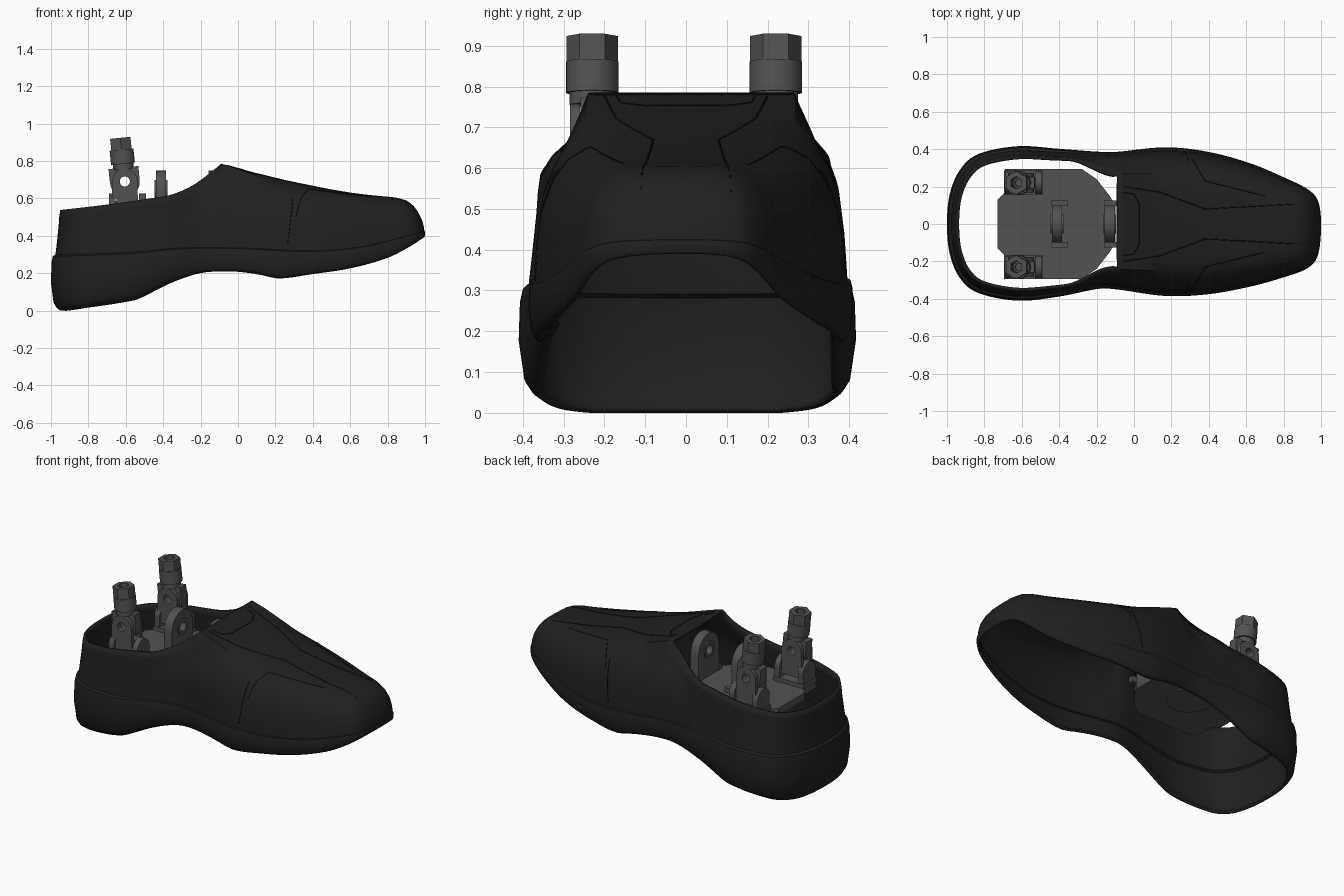
import bpy, bmesh, math
from mathutils import Vector, Matrix
from mathutils.bvhtree import BVHTree

if "Cube" in bpy.data.objects:
    bpy.data.objects.remove(bpy.data.objects["Cube"])


def material(name, v):
    m = bpy.data.materials.new(name)
    m.diffuse_color = (v, v, v, 1)
    m.use_nodes = True
    m.node_tree.nodes["Principled BSDF"].inputs["Base Color"].default_value = m.diffuse_color
    return m


BLACK = material("black_rubber", 0.0145)
GREY = material("dark_grey_metal", 0.085)
STITCH = material("black_stitching", 0.004)


def finish(name, bm, mat, angle=35):
    me = bpy.data.meshes.new(name)
    bm.to_mesh(me)
    bm.free()
    me.materials.append(mat)
    ob = bpy.data.objects.new(name, me)
    bpy.context.collection.objects.link(ob)
    bpy.ops.object.select_all(action='DESELECT')
    ob.select_set(True)
    bpy.context.view_layer.objects.active = ob
    bpy.ops.object.shade_smooth_by_angle(angle=math.radians(angle))
    return ob


def curve(table):
    """Smooth function through (x, value) pairs."""
    def slope(i):
        a, b = table[max(i - 1, 0)], table[min(i + 1, len(table) - 1)]
        return (b[1] - a[1]) / (b[0] - a[0])

    def f(x):
        x = min(max(x, table[0][0]), table[-1][0])
        i = 0
        while i < len(table) - 2 and x > table[i + 1][0]:
            i += 1
        (x0, y0), (x1, y1) = table[i], table[i + 1]
        d = x1 - x0
        t = (x - x0) / d
        return (y0 * (2*t**3 - 3*t*t + 1) + y1 * (3*t*t - 2*t**3)
                + d * (slope(i) * (t**3 - 2*t*t + t) + slope(i + 1) * (t**3 - t*t)))
    return f


# ---- shoe shell: plan outline (x, left y, right y), heel to toe
PLAN = [(-1, 0, 0), (-.985, .16, -.16), (-.93, .29, -.29), (-.83, .375, -.37),
        (-.62, .416, -.41), (-.4, .402, -.388), (-.2, .387, -.348), (-.09, .386, -.35),
        (.17, .41, -.385), (.4, .385, -.375), (.62, .325, -.335), (.8, .25, -.285),
        (.93, .185, -.235), (.985, .12, -.16), (1, 0, 0)]
OPEN_X = -.09
bottom = curve([(-1, 0), (-.95, 0), (-.55, .055), (-.48, .085), (-.35, .15), (-.2, .2), (-.05, .21),
                (.1, .195), (.22, .172), (.4, .195), (.6, .225), (.8, .28), (.93, .345), (1, .39)])
welt = curve([(-1, .3), (-.6, .31), (-.3, .335), (0, .335), (.4, .32), (.65, .34), (.85, .385), (1, .425)])
rim = curve([(-1, .532), (-.7, .567), (-.45, .603), (-.35, .622), (-.25, .665), (-.17, .72), (-.09, .785)])
ridge = curve([(-.09, .785), (.1, .735), (.4, .665), (.6, .63), (.75, .613), (.88, .603), (.95, .58), (1, .53)])

pl = [Vector(p) for p in PLAN]
flip = lambda p: Vector((p.x, -p.y, -p.z))
ext = [flip(pl[1])] + pl + [flip(pl[-2])]
half = []
for i in range(1, len(ext) - 2):
    a, b, c, d = ext[i - 1:i + 3]
    for k in range(6):
        t = k / 6
        half.append(.5 * (2*b + (c - a)*t + (2*a - 5*b + 4*c - d)*t*t + (3*b - a - 3*c + d)*t**3))
half.append(pl[-1])
loop = [Vector((p.x, p.y)) for p in half] + [Vector((p.x, p.z)) for p in half[-2:0:-1]]

SOLE = [(0, .05), (.05, .03), (.14, .014), (.5, 0), (.85, .003), (.97, .01), (1, .024)]
THROAT = [(.985, .3), (.96, .58), (.88, .68), (.82, .8), (.71, 1), (.5, 1), (.25, 1), (0, 1)]
VAMP = [(.985, .27), (.95, .5), (.88, .7), (.79, .84), (.66, .94), (.45, .985), (.22, 1), (0, 1)]
COLLAR = [(.985, .25), (.97, .45), (.955, .65), (.945, .85), (.93, 1)]


def column(i):
    p = loop[i]
    t = (loop[(i + 1) % len(loop)] - loop[i - 1]).normalized()
    inward = Vector((t.y, -t.x))
    zb, zm = bottom(p.x), welt(p.x)
    shrink = min(1, (zm - zb) / .25)
    pts = []
    for f, inset in SOLE:
        q = p + inward * inset * shrink
        pts.append((q.x, q.y, zb + (zm - zb) * f))
    base = p + inward * .026 * shrink
    xc = p.x
    if xc > .5:
        xc = .5 + (xc - .5) * .44
    elif xc < -.4:
        xc = -.4 + (xc + .4) * .4
    target = Vector((xc, 0))
    is_open = p.x < OPEN_X - 1e-4
    other, w = (COLLAR, (OPEN_X - p.x) / .26) if is_open else (VAMP, (p.x - OPEN_X) / .35)
    w = min(max(w, 0), 1)
    w = w * w * (3 - 2 * w)
    for (h0, g0), (h1, g1) in zip(THROAT, other):
        h, g = h0 + (h1 - h0) * w, g0 + (g1 - g0) * w
        q = target + (base - target) * h
        top = rim(q.x) if is_open else ridge(q.x)
        pts.append((q.x, q.y, zm + (top - zm) * g))
    return pts


bm = bmesh.new()
cols = [[bm.verts.new(p) for p in column(i)] for i in range(len(loop))]
for i in range(len(cols)):
    a, b = cols[i], cols[(i + 1) % len(cols)]
    for j in range(min(len(a), len(b)) - 1):
        bm.faces.new((a[j], a[j + 1], b[j + 1], b[j]))
bmesh.ops.remove_doubles(bm, verts=bm.verts, dist=1e-5)
bmesh.ops.dissolve_degenerate(bm, edges=bm.edges, dist=1e-6)
surface = BVHTree.FromBMesh(bm)
shell = finish("shoe_shell", bm, BLACK, 40)
mod = shell.modifiers.new("wall", 'SOLIDIFY')
mod.thickness = .016
mod.offset = -1


# ---- stitched seams laid on the shell
def seam(name, pts, side=None):
    path = []
    for (a, b), (c, d) in zip(pts, pts[1:]):
        for k in range(13):
            u, v = a + (c - a) * k / 12, b + (d - b) * k / 12
            if side:
                hit = surface.ray_cast(Vector((u, 2 * side, v)), Vector((0, -side, 0)))[0]
            else:
                hit = surface.ray_cast(Vector((u, v, 2)), Vector((0, 0, -1)))[0]
            if hit:
                path.append(hit)
    cu = bpy.data.curves.new(name, 'CURVE')
    cu.dimensions = '3D'
    cu.bevel_depth = .0025
    cu.bevel_resolution = 0
    sp = cu.splines.new('POLY')
    sp.points.add(len(path) - 1)
    for q, p in zip(sp.points, path):
        q.co = (*p, 1)
    cu.materials.append(STITCH)
    bpy.context.collection.objects.link(bpy.data.objects.new(name, cu))


for s in (1, -1):
    seam("vamp_seam", [(-.06, s * .2), (.14, s * .17), (.38, s * .08), (.94, s * .11)])
    seam("cap_seam", [(.31, s * .35), (.38, s * .23), (.7, s * .15)])
    seam("side_seam", [(.265, .35), (.295, .6)], s)
seam("tongue_seam", [(-.06, .17), (.0, .16), (.03, .1), (.03, -.1), (.0, -.16), (-.06, -.17)])


# ---- ankle mechanism helpers
def prism(name, pts, z0, z1, mat=GREY, matrix=None):
    bm = bmesh.new()
    f = bm.faces.new([bm.verts.new((x, y, z0)) for x, y in pts])
    r = bmesh.ops.extrude_face_region(bm, geom=[f])
    bmesh.ops.translate(bm, vec=(0, 0, z1 - z0), verts=[v for v in r['geom'] if isinstance(v, bmesh.types.BMVert)])
    bmesh.ops.recalc_face_normals(bm, faces=bm.faces)
    if matrix:
        bm.transform(matrix)
    return finish(name, bm, mat)


def box(name, x0, x1, y0, y1, z0, z1, matrix=None):
    return prism(name, [(x0, y0), (x1, y0), (x1, y1), (x0, y1)], z0, z1, matrix=matrix)


def disc(cx, cy, r, n, turn=0):
    return [(cx + r * math.cos(turn + math.tau * k / n), cy + r * math.sin(turn + math.tau * k / n)) for k in range(n)]


def tube(name, cx, cy, r, hole, n, z0, z1, turn=0, matrix=None):
    bm = bmesh.new()
    rings = [[bm.verts.new((x, y, z)) for x, y in disc(cx, cy, q, n, turn)]
             for q, z in ((r, z0), (r, z1), (hole, z1), (hole, z0))]
    ring_faces(bm, rings)
    if matrix:
        bm.transform(matrix)
    return finish(name, bm, GREY)


def ring_faces(bm, rings):
    n = len(rings[0])
    for k in range(4):
        a, b = rings[k], rings[(k + 1) % 4]
        for i in range(n):
            bm.faces.new((a[i], a[(i + 1) % n], b[(i + 1) % n], b[i]))
    bmesh.ops.recalc_face_normals(bm, faces=bm.faces)


def lug(name, centre, axis, r, depth, thick, hole, up=1, matrix=None):
    """Round-ended plate with a pin hole; the square end reaches 'depth' from the pin."""
    angles = sorted([math.tau * k / 32 for k in range(32)]
                    + [math.atan2(-depth, s * r) % math.tau for s in (1, -1)])
    bm = bmesh.new()

    def ring(side, inner):
        out = []
        for a in angles:
            c, s = math.cos(a), math.sin(a)
            t = r if s >= -1e-6 else min(r / max(abs(c), 1e-6), depth / abs(s))
            t = hole if inner else t
            u, v, w = t * c, t * s * up, side * thick / 2
            off = Vector((w, u, v)) if axis == 'x' else Vector((u, w, v))
            out.append(bm.verts.new(Vector(centre) + off))
        return out
    ring_faces(bm, [ring(-1, 0), ring(1, 0), ring(1, 1), ring(-1, 1)])
    if matrix:
        bm.transform(matrix)
    return finish(name, bm, GREY)


# ---- foot plate with the round boss underneath
edge = [(-.1, .1), (-.13, .15), (-.2, .24), (-.28, .295), (-.69, .295), (-.69, .17), (-.73, .13)]
prism("foot_plate", edge + [(x, -y) for x, y in reversed(edge)], .435, .48)
prism("plate_boss", disc(-.4, 0, .13, 40), .428, .436)

# ---- centre lugs
for x in (-.412, -.13):
    lug("centre_lug", (x, 0, .648), 'x', .1, .17, .055, .03)
    tube("lug_bush", x, 0, .05, .03, 24, -.034, .034,
         matrix=Matrix.Translation((x, 0, .648)) @ Matrix.Rotation(math.pi / 2, 4, 'Y') @ Matrix.Translation((-x, 0, 0)))
    for s in (-1, 1):
        box("lug_foot", x - .03, x + .06, s * .11 - .015, s * .11 + .015, .475, .51)

# ---- two universal joints with threaded rod ends
PX, PZ = -.605, .69
for y in (.22, -.23):
    tilt = Matrix.Translation((PX, y, PZ)) @ Matrix.Rotation(math.radians(-6), 4, 'Y') @ Matrix.Translation((-PX, -y, -PZ))
    box("joint_base", -.695, -.49, y - .065, y + .065, .475, .505)
    for x in (-.672, -.51):
        lug("base_lug", (x, y, .565), 'x', .06, .07, .036, .022)
    box("joint_block", -.65, -.535, y - .05, y + .05, .53, .615)
    prism("base_pin", disc(0, 0, .022, 16), -.1, .1,
          matrix=Matrix.Translation((-.591, y, .565)) @ Matrix.Rotation(math.pi / 2, 4, 'Y'))
    for s in (-1, 1):
        lug("yoke_lug", (PX, y + s * .042, PZ), 'y', .068, .09, .024, .027)
    lug("rod_eye", (PX, y, PZ), 'y', .08, .075, .058, .027, up=-1, matrix=tilt)
    tube("rod_neck", PX, y, .055, .02, 24, .755, .79, matrix=tilt)
    tube("rod_collar", PX, y, .064, .03, 28, .785, .862, matrix=tilt)
    tube("hex_nut", PX, y, .063, .034, 6, .86, .925, turn=math.pi / 6, matrix=tilt)
